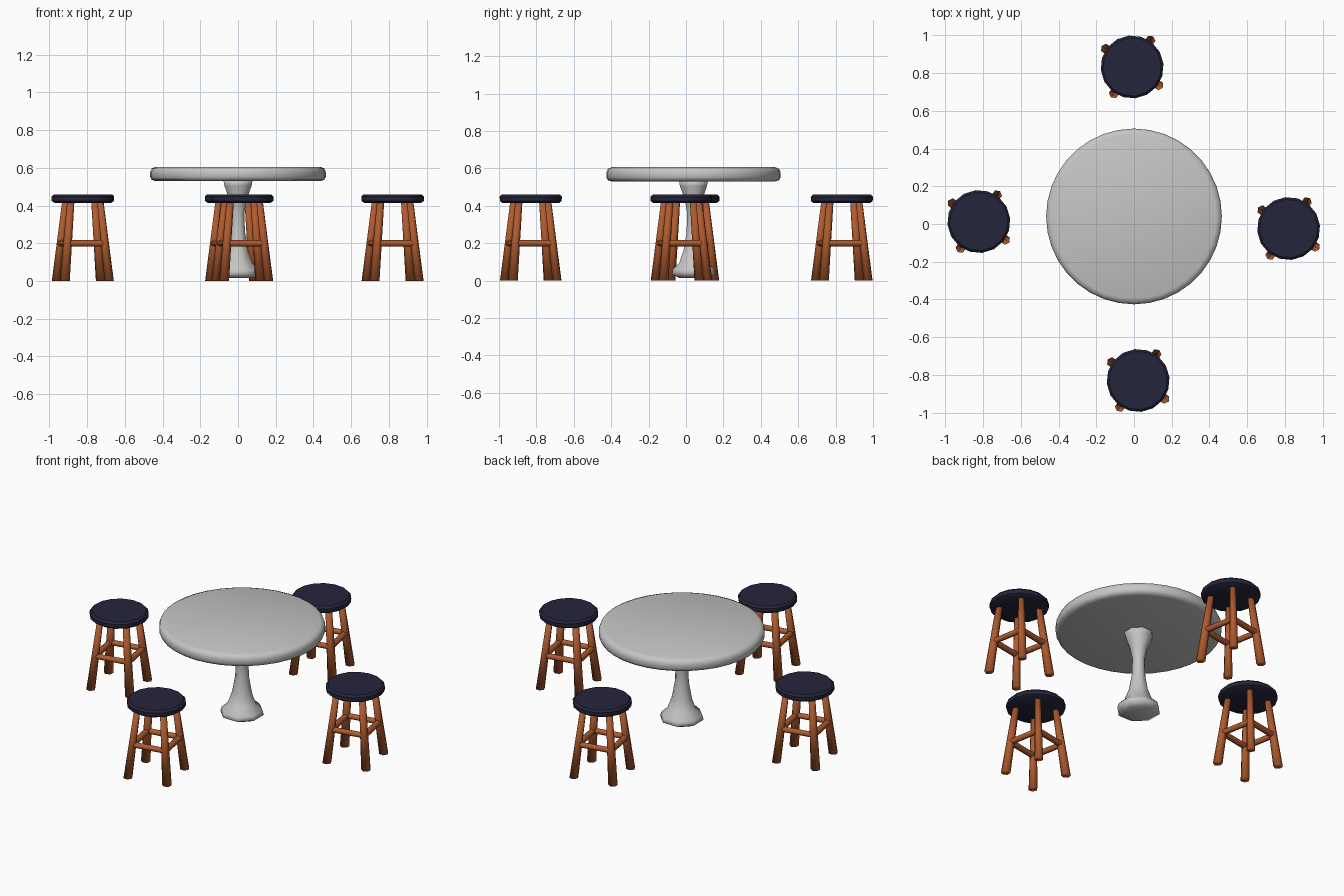
import bpy, bmesh
from math import sin, cos, pi, radians
from mathutils import Vector

if "Cube" in bpy.data.objects:
    bpy.data.objects.remove(bpy.data.objects["Cube"])


def material(name, rgb):
    m = bpy.data.materials.new(name)
    m.use_nodes = True
    m.diffuse_color = (*rgb, 1)
    m.node_tree.nodes["Principled BSDF"].inputs["Base Color"].default_value = (*rgb, 1)
    return m


WOOD = material("warm wood", (0.43, 0.105, 0.028))
NAVY = material("navy cushion", (0.018, 0.018, 0.045))
GREY = material("light grey", (0.56, 0.56, 0.55))


def loft(name, rings, sides, mat, location=(0, 0, 0), turn=0.0, sharp=None):
    """Skin horizontal rings given as (x, y, z, radius), capped at both ends."""
    bm = bmesh.new()
    loops = []
    for x, y, z, r in rings:
        angles = [turn + 2 * pi * i / sides for i in range(sides)]
        loops.append([bm.verts.new((x + r * cos(a), y + r * sin(a), z)) for a in angles])
    for low, high in zip(loops, loops[1:]):
        for i in range(sides):
            j = (i + 1) % sides
            bm.faces.new((low[i], low[j], high[j], high[i]))
    bm.faces.new(loops[0][::-1])
    bm.faces.new(loops[-1])
    return finish(name, bm, mat, location, sharp)


def rod(name, start, end, radius, mat, location):
    """Six-sided straight bar between two points."""
    bm = bmesh.new()
    axis = end - start
    bmesh.ops.create_cone(bm, cap_ends=True, segments=6, radius1=radius,
                          radius2=radius, depth=axis.length)
    turn = axis.to_track_quat("Z", "Y").to_matrix()
    bmesh.ops.rotate(bm, matrix=turn, verts=bm.verts)
    bmesh.ops.translate(bm, vec=(start + end) / 2, verts=bm.verts)
    return finish(name, bm, mat, location, 65)


def finish(name, bm, mat, location, sharp):
    mesh = bpy.data.meshes.new(name)
    bm.to_mesh(mesh)
    bm.free()
    mesh.materials.append(mat)
    ob = bpy.data.objects.new(name, mesh)
    ob.location = location
    bpy.context.collection.objects.link(ob)
    bpy.ops.object.select_all(action="DESELECT")
    ob.select_set(True)
    bpy.context.view_layer.objects.active = ob
    if sharp:
        bpy.ops.object.shade_smooth_by_angle(angle=radians(sharp))
    else:
        bpy.ops.object.shade_smooth()
    return ob


def lathe(name, profile, sides, mat, location, turn=0.0, sharp=None):
    return loft(name, [(0, 0, z, r) for r, z in profile], sides, mat, location, turn, sharp)


# Round table on a flared pedestal
table_at = (0.0, 0.04, 0)
lathe("table_top", [(0.436, 0.53), (0.458, 0.537), (0.466, 0.552), (0.466, 0.578),
                    (0.458, 0.597), (0.436, 0.606)], 36, GREY, table_at)
lathe("table_pedestal", [(0.085, 0.015), (0.125, 0.035), (0.118, 0.06), (0.082, 0.095),
                         (0.058, 0.16), (0.04, 0.26), (0.036, 0.36), (0.05, 0.43),
                         (0.078, 0.505), (0.084, 0.535)], 8, GREY, table_at, pi / 8)


# Stool: padded seat, four splayed legs and a ring of stretchers
def stool(side, location):
    lathe(side + "_stool_seat", [(0.152, 0.415), (0.166, 0.425), (0.167, 0.448),
                                 (0.155, 0.46)], 16, NAVY, location, 0.1, 40)
    FOOT, TOP, HEIGHT, BAR = 0.17, 0.112, 0.425, 0.2
    directions = [Vector((cos(a), sin(a), 0))
                  for a in (radians(55.5 + 90 * i) for i in range(4))]
    joints = []
    for i, d in enumerate(directions):
        foot, top = d * FOOT, d * TOP
        loft(f"{side}_stool_leg_{i + 1}",
             [(foot.x, foot.y, 0, 0.027), (top.x, top.y, HEIGHT, 0.019)],
             6, WOOD, location, radians(55.5 + 90 * i))
        joint = foot.lerp(top, BAR / HEIGHT)
        joint.z = BAR
        joints.append(joint)
    for i in range(4):
        rod(f"{side}_stool_stretcher_{i + 1}", joints[i], joints[(i + 1) % 4],
            0.018, WOOD, location)


for side, x, y in (("back", -0.01, 0.833), ("front", 0.022, -0.83),
                   ("right", -0.823, 0.013), ("left", 0.82, -0.024)):
    stool(side, (x, y, 0))
